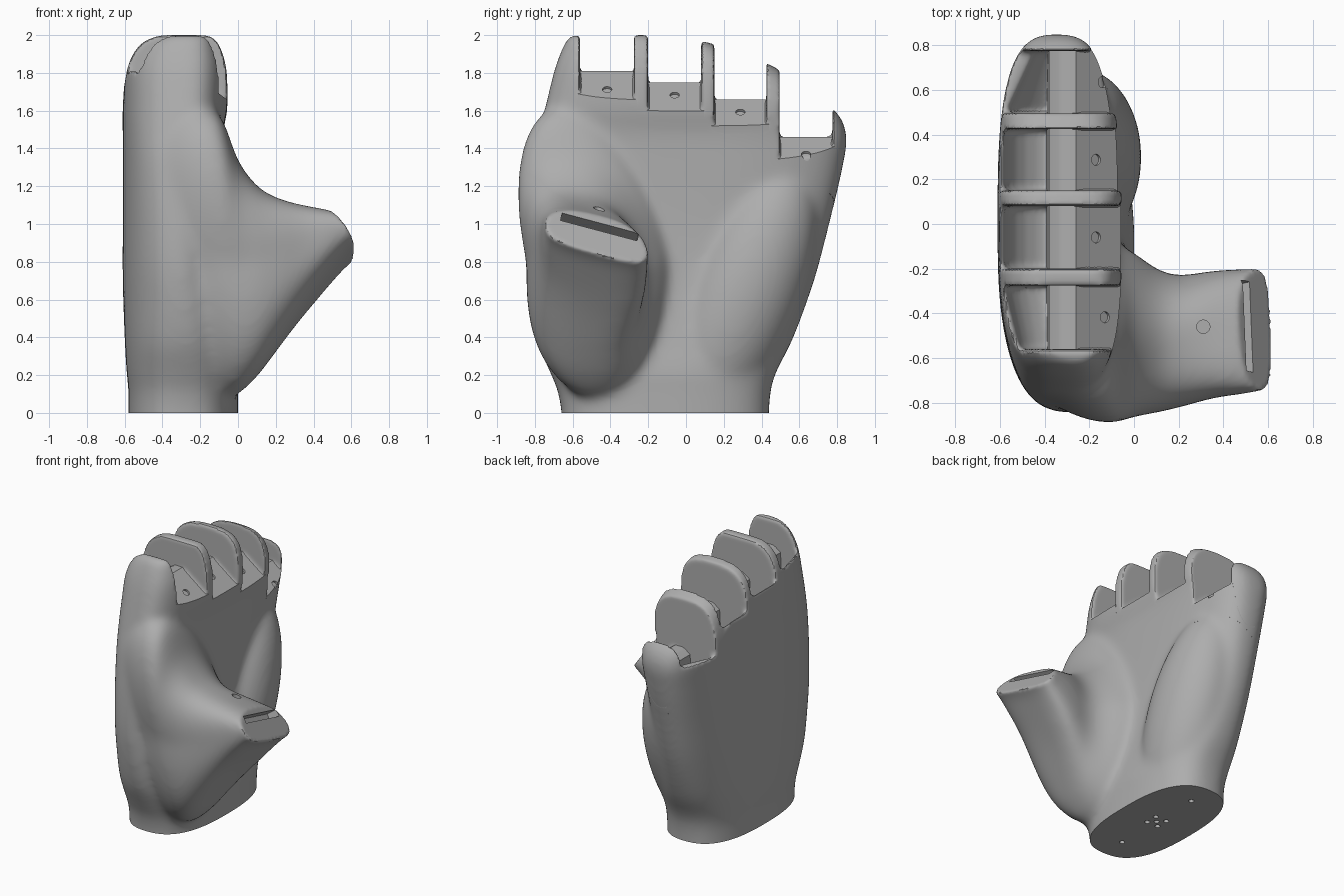
import bpy, bmesh, math
from mathutils import Matrix, Vector

if "Cube" in bpy.data.objects:
    bpy.data.objects.remove(bpy.data.objects["Cube"])

grey = bpy.data.materials.new("plain grey")
grey.use_nodes = True
grey.diffuse_color = (0.42, 0.42, 0.42, 1)
grey.node_tree.nodes["Principled BSDF"].inputs["Base Color"].default_value = grey.diffuse_color


def make(name, bm):
    bmesh.ops.recalc_face_normals(bm, faces=bm.faces)
    mesh = bpy.data.meshes.new(name)
    bm.to_mesh(mesh)
    bm.free()
    mesh.materials.append(grey)
    obj = bpy.data.objects.new(name, mesh)
    bpy.context.collection.objects.link(obj)
    return obj


def clamp(f):
    return max(0, min(1, f))


def spline(rows, steps=5):
    """Catmull-Rom interpolation of section rows."""
    out = []
    for i in range(len(rows) - 1):
        p, q, r, s = (rows[max(0, min(len(rows) - 1, i + k))] for k in (-1, 0, 1, 2))
        for j in range(steps):
            t = j / steps
            out.append([b + t / 2 * (c - a + t * (2 * a - 5 * b + 4 * c - d + t * (3 * (b - c) + d - a)))
                        for a, b, c, d in zip(p, q, r, s)])
    return out + [list(rows[-1])]


def skin(bm, rings):
    for lo, hi in zip(rings, rings[1:]):
        for k in range(len(lo)):
            n = (k + 1) % len(lo)
            bm.faces.new((lo[k], lo[n], hi[n], hi[k]))
    bm.faces.new(rings[0])
    bm.faces.new(rings[-1])


def loft(bm, rows, place, sides=56):
    """Skin rounded sections given as (station, a_min, a_max, b_min, b_max, squareness)."""
    rings = []
    for t, a0, a1, b0, b1, power in spline(rows):
        ring = []
        for k in range(sides):
            w = 2 * math.pi * k / sides
            u, v = (math.copysign(abs(f) ** (2 / power), f) for f in (math.cos(w), math.sin(w)))
            ring.append(bm.verts.new(place(t, (a0 + a1 + u * (a1 - a0)) / 2, (b0 + b1 + v * (b1 - b0)) / 2)))
        rings.append(ring)
    skin(bm, rings)


def prism(bm, start, end, y0, y1):
    """Join two x-z profiles along y."""
    skin(bm, [[bm.verts.new((x, y, z)) for x, z in profile] for profile, y in ((start, y0), (end, y1))])


def hole(bm, at, radius, depth, direction=(0, 0, 1)):
    turn = Vector((0, 0, 1)).rotation_difference(Vector(direction)).to_matrix().to_4x4()
    bmesh.ops.create_cone(bm, cap_ends=True, segments=20, radius1=radius, radius2=radius,
                          depth=depth, matrix=Matrix.Translation(at) @ turn)


def remesh(obj, size, rounds):
    mod = obj.modifiers.new("fuse", "REMESH")
    mod.mode, mod.voxel_size = "VOXEL", size
    mod = obj.modifiers.new("soften", "SMOOTH")
    mod.factor, mod.iterations = 0.5, rounds


def boolean(obj, other, operation="DIFFERENCE"):
    mod = obj.modifiers.new("cut", "BOOLEAN")
    mod.operation, mod.object, mod.solver = operation, other, "EXACT"


def select(obj):
    bpy.ops.object.select_all(action="DESELECT")
    obj.select_set(True)
    bpy.context.view_layer.objects.active = obj


def apply(obj):
    select(obj)
    bpy.ops.object.convert(target="MESH")


# Palm, thumb root and heel of the hand, fused into one soft form
def palm_place(z, x, y):
    return (x, y - .2 * (x + .32) * clamp(-y / .8) * clamp(z / .6), z)


def thumb_place(x, y, z):
    out = clamp(x / .4)
    return (x, y - .25 * (1 - out) * max(0, z - .8), z - .25 * out * (y + .47))


bm = bmesh.new()
loft(bm, [(-.15, -.58, 0, -.66, .44, 2.6), (0, -.58, 0, -.66, .44, 2.6), (.12, -.58, 0, -.68, .45, 2.6),
          (.22, -.59, 0, -.72, .48, 2.6), (.4, -.6, -.03, -.79, .57, 2.6), (.7, -.61, -.07, -.84, .68, 2.5),
          (1, -.61, -.085, -.84, .76, 2.6), (1.3, -.61, -.085, -.81, .83, 2.8), (1.48, -.61, -.08, -.77, .85, 3),
          (1.62, -.61, -.055, -.74, .77, 3), (1.82, -.59, -.06, -.69, .49, 3), (1.95, -.52, -.1, -.64, .16, 3),
          (2, -.42, -.14, -.61, -.12, 3)], palm_place)
loft(bm, [(-.45, -.7, -.1, .18, 1.55, 2), (-.25, -.8, -.08, .1, 1.62, 2), (-.1, -.84, -.08, .07, 1.58, 2),
          (0, -.845, -.13, .1, 1.34, 2.2), (.1, -.84, -.2, .19, 1.2, 2.5), (.2, -.82, -.23, .32, 1.13, 2.7),
          (.35, -.78, -.21, .53, 1.075, 3), (.5, -.76, -.2, .72, 1.04, 3), (.6, -.745, -.2, .83, 1.02, 3),
          (.74, -.73, -.21, .92, 1.01, 3)], thumb_place)
bmesh.ops.create_uvsphere(bm, u_segments=32, v_segments=24, radius=1,
                          matrix=Matrix.Translation((-.24, .3, .62)) @ Matrix.Rotation(-.38, 4, "X")
                          @ Matrix.Diagonal((.275, .31, .74, 1)))
palm = make("palm", bm)
remesh(palm, .02, 24)
apply(palm)


# Finger sockets: (y start, y end, start radius, end radius, hinge height, hole x)
def socket_profile(radius, h):
    arc = [(-.31 - radius * math.cos(a), h - radius * math.sin(a))
           for a in (math.radians(75 * k / 6) for k in range(7))]
    return [(-.8, h + .6), (-.8, h + .01)] + arc + [(-.33, h - .05), (-.25, h - .025), (.2, h - .36), (.2, h + .6)]


fingers = [(-.56, -.275, .2, .27, 1.81, -.13), (-.2, .08, .275, .275, 1.75, -.17),
           (.15, .425, .275, .275, 1.66, -.17), (.495, .775, .26, .13, 1.46, -.14)]
forms, hinges, pins = bmesh.new(), bmesh.new(), bmesh.new()
for y0, y1, r0, r1, h, hx in fingers:
    prism(forms, socket_profile(r0, h), socket_profile(r1, h), y0, y1)
    block = [(-.4, h - .4), (-.38, h - .04), (-.34, h - .01), (-.32, h), (-.26, h), (.1, h - .27), (-.2, h - .28)]
    prism(hinges, block, block, y0 - .015, y1 + .015)
    hole(pins, (hx, (y0 + y1) / 2, h - (hx + .26) * .75), .025, .2, (.6, 0, .8))

# Sloping flat end of the thumb
thumb_end = (Matrix.Translation((.552, -.47, .93)) @ Matrix.Rotation(.04, 4, "Z")
             @ Matrix.Rotation(-.26, 4, "X") @ Matrix.Rotation(.94, 4, "Y"))
bmesh.ops.create_cube(forms, size=1, matrix=thumb_end @ Matrix.Translation((0, 0, .25))
                      @ Matrix.Diagonal((.6, .9, .5, 1)))

form_cutter, pin_cutter = make("form_cutter", forms), make("pin_cutter", pins)
bevel = form_cutter.modifiers.new("round_corners", "BEVEL")
bevel.width, bevel.segments, bevel.angle_limit = .04, 3, math.radians(50)
hinge = make("finger_hinges", hinges)
boolean(hinge, palm, "INTERSECT")
boolean(hinge, pin_cutter)
apply(hinge)
boolean(palm, form_cutter)
remesh(palm, .013, 5)

# Flat wrist base, base holes, thumb hole and thumb slot
bm = bmesh.new()
bmesh.ops.create_cube(bm, size=2, matrix=Matrix.Translation((0, 0, -1)))
base_cutter = make("base_cutter", bm)
bm = bmesh.new()
for x, y in [(0, 0), (.045, .045), (-.045, .045), (.045, -.045), (-.045, -.045), (0, .36), (0, -.36)]:
    hole(bm, (x - .29, y - .11, 0), .018, .1)
hole(bm, (.31, -.46, 1.03), .03, .3)
bmesh.ops.create_cube(bm, size=1, matrix=thumb_end @ Matrix.Translation((-.07, 0, 0))
                      @ Matrix.Diagonal((.05, .42, .16, 1)))
detail_cutter = make("detail_cutter", bm)
boolean(palm, base_cutter)
boolean(palm, detail_cutter)
apply(palm)

for cutter in (form_cutter, pin_cutter, base_cutter, detail_cutter):
    bpy.data.objects.remove(cutter)
for obj in (palm, hinge):
    select(obj)
    bpy.ops.object.shade_smooth_by_angle(angle=math.radians(35))
